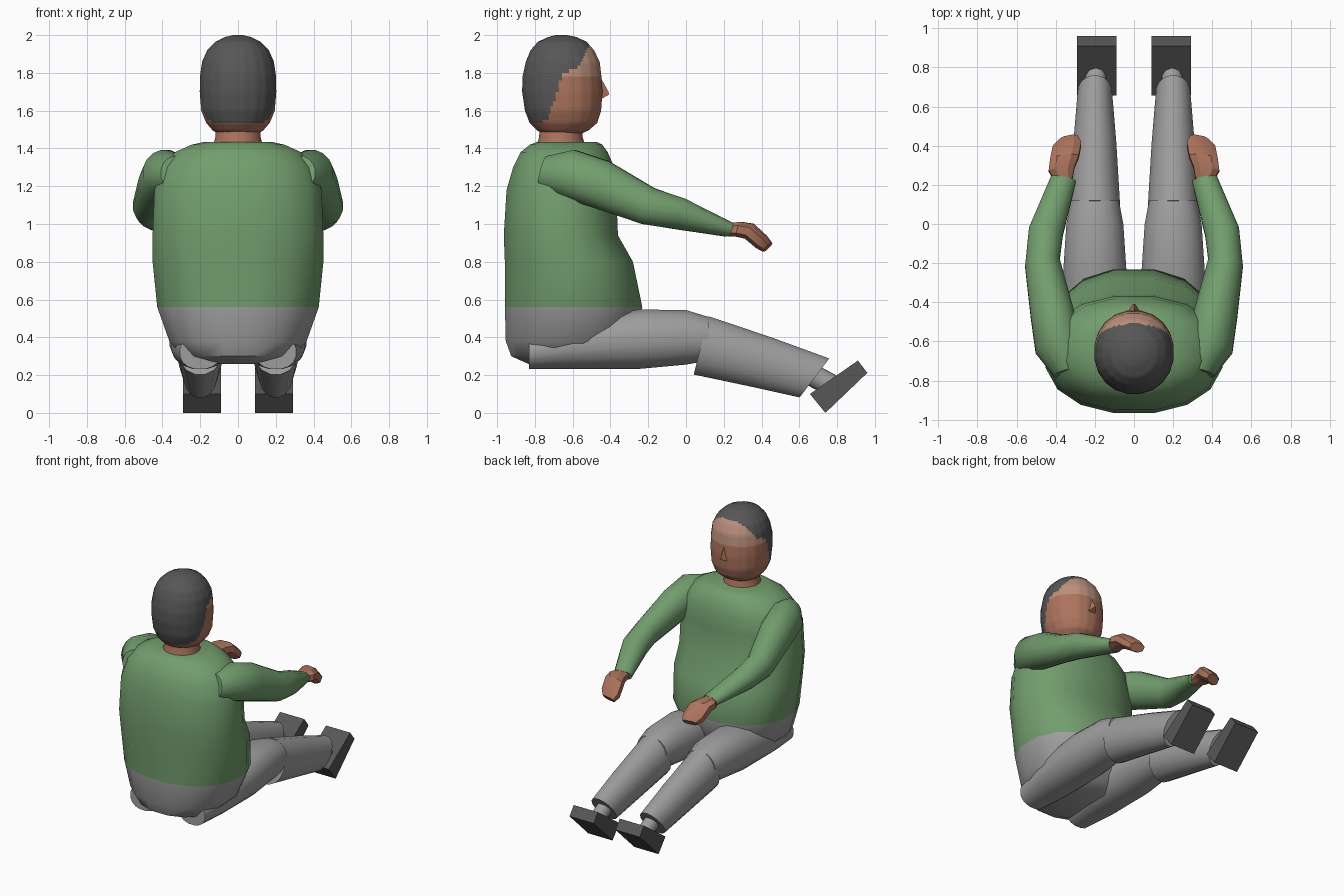
import bpy, bmesh, math
from mathutils import Vector

if "Cube" in bpy.data.objects:
    bpy.data.objects.remove(bpy.data.objects["Cube"])


def material(name, rgb):
    m = bpy.data.materials.new(name)
    m.diffuse_color = (*rgb, 1)
    m.use_nodes = True
    m.node_tree.nodes["Principled BSDF"].inputs["Base Color"].default_value = m.diffuse_color
    return m


GREEN = material("green jumper", (0.17, 0.34, 0.155))
GREY = material("grey trousers", (0.34, 0.34, 0.34))
DARK = material("dark grey", (0.095, 0.095, 0.095))
SKIN = material("skin", (0.42, 0.175, 0.11))
PALE = material("pale skin", (0.50, 0.28, 0.205))


def ring(c, u, v, n=16, p=2.0):
    """Rounded cross-section about c with half-axes u and v."""
    c, u, v = Vector(c), Vector(u), Vector(v)
    pts = []
    for i in range(n):
        t = 2 * math.pi * (i + 0.5) / n
        a, b = math.cos(t), math.sin(t)
        a = math.copysign(abs(a) ** (2 / p), a)
        b = math.copysign(abs(b) ** (2 / p), b)
        pts.append(c + u * a + v * b)
    return pts


def loft(name, rings, mats, rule=None, mirror=False, cuts=0, angle=40):
    """Skin a list of rings, cap both ends, colour the faces by rule(centre)."""
    bm = bmesh.new()
    vs = [[bm.verts.new(q) for q in r] for r in rings]
    n = len(rings[0])
    for a, b in zip(vs, vs[1:]):
        for i in range(n):
            j = (i + 1) % n
            bm.faces.new((a[i], a[j], b[j], b[i]))
    bm.faces.new(vs[0])
    bm.faces.new(vs[-1])
    if cuts:
        bmesh.ops.subdivide_edges(bm, edges=bm.edges[:], cuts=cuts, use_grid_fill=True)
    bmesh.ops.recalc_face_normals(bm, faces=bm.faces[:])
    if rule:
        for f in bm.faces:
            f.material_index = rule(f.calc_center_median())
    me = bpy.data.meshes.new(name)
    bm.to_mesh(me)
    bm.free()
    for m in mats:
        me.materials.append(m)
    ob = bpy.data.objects.new(name, me)
    bpy.context.collection.objects.link(ob)
    bpy.ops.object.select_all(action='DESELECT')
    bpy.context.view_layer.objects.active = ob
    ob.select_set(True)
    bpy.ops.object.shade_smooth_by_angle(angle=math.radians(angle))
    if mirror:
        ob.modifiers.new("mirror", 'MIRROR')
    return ob


def level(z, back, front, rx, n=16, p=2.0):
    """Horizontal ring given by its back and front y and half width."""
    return ring((0, (back + front) / 2, z), (rx, 0, 0), (0, (front - back) / 2, 0), n, p)


# Torso with the trouser seat below the waist
torso = [(0.26, -0.84, -0.40, 0.20), (0.30, -0.93, -0.34, 0.30), (0.38, -0.96, -0.28, 0.37),
         (0.56, -0.965, -0.225, 0.435), (0.80, -0.965, -0.275, 0.46), (0.94, -0.97, -0.355, 0.46),
         (1.18, -0.955, -0.365, 0.45), (1.30, -0.92, -0.375, 0.41), (1.38, -0.88, -0.41, 0.34),
         (1.42, -0.83, -0.44, 0.25), (1.435, -0.79, -0.47, 0.18)]
loft("torso", [level(*r, p=2.25) for r in torso], [GREY, GREEN], lambda c: int(c.z > 0.56))

# Neck
loft("neck", [level(1.41, -0.795, -0.53, 0.135), level(1.46, -0.78, -0.545, 0.122),
              level(1.54, -0.775, -0.55, 0.118)], [SKIN])

# Head: hair behind a sloping hairline, pale forehead, skin elsewhere
HAIRLINE = [(1.535, -0.78), (1.56, -0.73), (1.68, -0.69), (1.79, -0.655),
            (1.84, -0.56), (1.95, -0.51), (2.01, -0.40)]


def head_colour(c):
    if c.z < HAIRLINE[0][0]:
        return 0
    for (z0, y0), (z1, y1) in zip(HAIRLINE, HAIRLINE[1:]):
        if c.z <= z1:
            edge = y0 + (y1 - y0) * (c.z - z0) / (z1 - z0)
            if c.y < edge:
                return 1
            break
    return 2 if c.z > 1.785 else 0


head = [(1.475, -0.75, -0.56, 0.10), (1.495, -0.79, -0.515, 0.135), (1.535, -0.83, -0.468, 0.17),
        (1.60, -0.855, -0.447, 0.197), (1.70, -0.87, -0.44, 0.205), (1.78, -0.868, -0.445, 0.204),
        (1.86, -0.85, -0.455, 0.192), (1.92, -0.825, -0.485, 0.165), (1.965, -0.785, -0.525, 0.12),
        (1.99, -0.73, -0.58, 0.07), (2.0, -0.69, -0.63, 0.025)]
loft("head", [level(*r, n=20, p=2.1) for r in head], [SKIN, DARK, PALE], head_colour, cuts=3)

# Nose: a small wedge
loft("nose", [[Vector((-0.045, -0.47, 1.65)), Vector((0.045, -0.47, 1.65)), Vector((0, -0.46, 1.79))],
              [Vector((-0.006, -0.408, 1.685)), Vector((0.006, -0.408, 1.685)), Vector((0, -0.41, 1.70))]],
     [SKIN], angle=20)

# Sleeves: centre, half width, half height, backward lean of the section
arm = [((0.33, -0.76, 1.27), 0.08, 0.09, 0.02), ((0.385, -0.63, 1.27), 0.12, 0.125, 0.04),
       ((0.42, -0.45, 1.21), 0.11, 0.125, 0.04), ((0.468, -0.20, 1.095), 0.09, 0.097, 0.03),
       ((0.45, -0.04, 1.055), 0.088, 0.082, 0.03), ((0.36, 0.23, 0.97), 0.065, 0.038, 0.015)]
loft("sleeve", [ring(c, (rx, 0.2 * rx if c[1] > -0.1 else -0.2 * rx, 0), (0, ry, rz))
                for c, rx, rz, ry in arm], [GREEN], mirror=True)

# Hands: drooping slabs
hand = [((0.357, 0.22, 0.97), 0.045, 0.01, 0.036), ((0.37, 0.28, 0.972), 0.07, 0.01, 0.042),
        ((0.355, 0.335, 0.962), 0.078, 0.02, 0.042), ((0.342, 0.40, 0.905), 0.077, 0.025, 0.035),
        ((0.335, 0.432, 0.876), 0.052, 0.022, 0.024)]
loft("hand", [ring(c, (rx, -0.01, 0), (0, vy, vz), 8, 2.6) for c, rx, vy, vz in hand],
     [SKIN], mirror=True, angle=30)

# Thighs: y, low z, high z, half width
thigh = [(-0.83, 0.23, 0.41, 0.11), (-0.60, 0.23, 0.49, 0.155), (-0.25, 0.23, 0.55, 0.165),
         (0.0, 0.253, 0.547, 0.148), (0.12, 0.275, 0.51, 0.125)]
loft("thigh", [ring((0.2, y, (a + b) / 2), (w, 0, 0), (0, 0, (b - a) / 2), p=2.2)
               for y, a, b, w in thigh], [GREY], mirror=True)

# Shins: bottom (y, z), top (y, z), half width
shin = [((0.04, 0.20), (0.12, 0.515), 0.132), ((0.35, 0.135), (0.46, 0.40), 0.112),
        ((0.60, 0.08), (0.76, 0.29), 0.088)]
loft("shin", [ring((0.2, (a[0] + b[0]) / 2, (a[1] + b[1]) / 2), (w, 0, 0),
                   (0, (b[0] - a[0]) / 2, (b[1] - a[1]) / 2)) for a, b, w in shin],
     [GREY], mirror=True)

# Ankles
loft("ankle", [ring((0.195, y, z), (0.055, 0, 0), (0, 0.036, 0.048), 10)
               for y, z in ((0.65, 0.21), (0.78, 0.14))], [GREY], mirror=True)

# Shoes: tilted wedge profile extruded across x
shoe = [(0.738, 0.0), (0.96, 0.212), (0.91, 0.277), (0.656, 0.10)]
loft("shoe", [[Vector((x, y, z)) for y, z in shoe] for x in (0.09, 0.29)],
     [DARK], mirror=True, angle=20)
